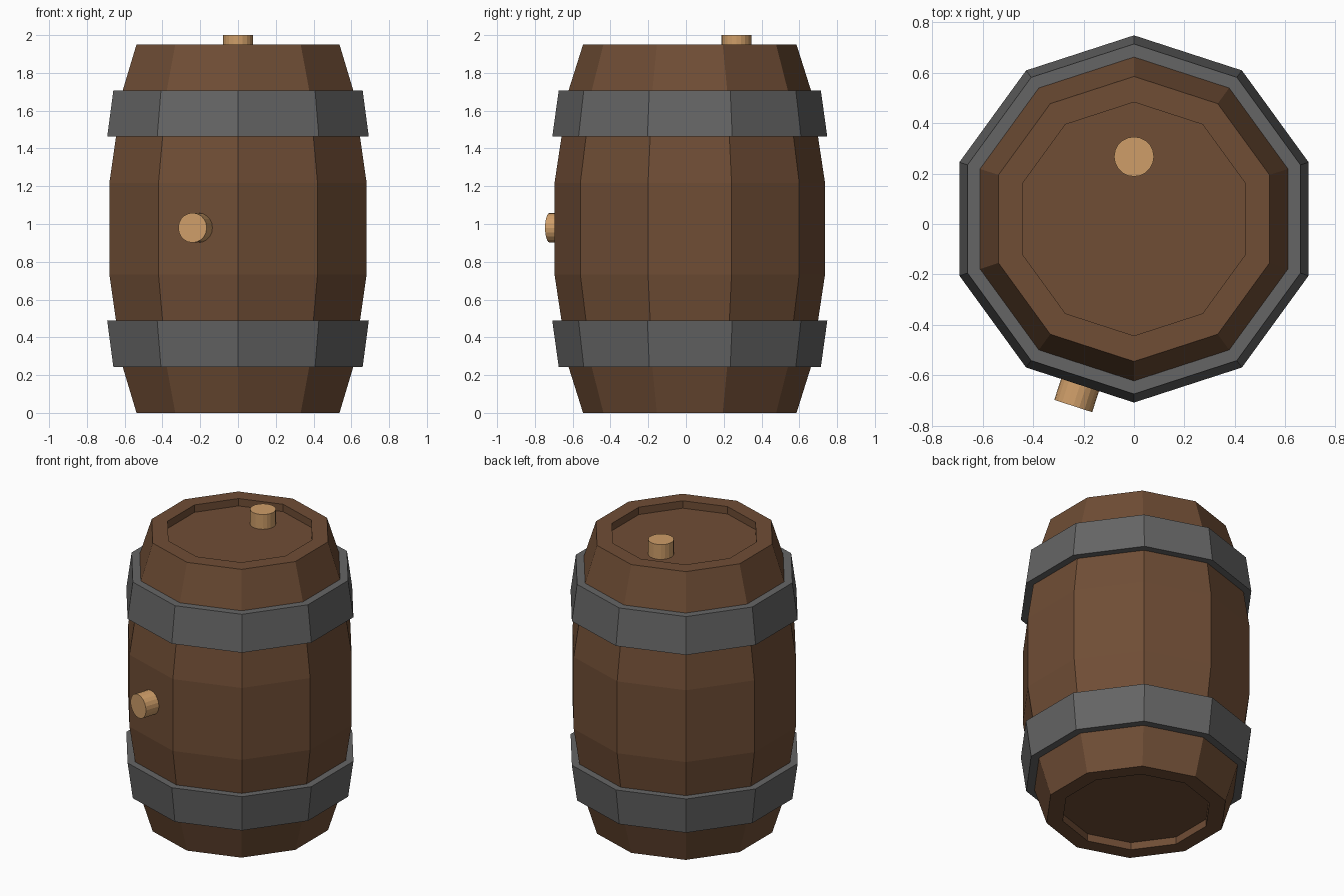
import bpy, bmesh
from math import cos, sin, pi, radians
from mathutils import Vector

if "Cube" in bpy.data.objects:
    bpy.data.objects.remove(bpy.data.objects["Cube"])

SIDES = 10
CENTRE = Vector((0, 0.02, 0))


def material(name, rgb):
    m = bpy.data.materials.new(name)
    m.diffuse_color = (*rgb, 1)
    m.use_nodes = True
    m.node_tree.nodes["Principled BSDF"].inputs["Base Color"].default_value = m.diffuse_color
    return m


wood = material("wood", (0.16, 0.075, 0.036))
iron = material("iron", (0.13, 0.13, 0.13))
cork = material("cork", (0.62, 0.34, 0.14))


def lathe(name, profile, mat, capped=False):
    """Revolve an upward (radius, z) profile into a flat ten-sided shell."""
    bm = bmesh.new()
    rings = []
    for r, z in profile:
        angles = [pi / 2 + 2 * pi * k / SIDES for k in range(SIDES)]
        rings.append([bm.verts.new(CENTRE + Vector((r * cos(a), r * sin(a), z)))
                      for a in angles])
    for low, high in zip(rings, rings[1:]):
        for k in range(SIDES):
            n = (k + 1) % SIDES
            bm.faces.new((low[k], low[n], high[n], high[k]))
    if capped:
        bm.faces.new(rings[0][::-1])
        bm.faces.new(rings[-1])
    mesh = bpy.data.meshes.new(name)
    bm.to_mesh(mesh)
    bm.free()
    mesh.materials.append(mat)
    obj = bpy.data.objects.new(name, mesh)
    bpy.context.collection.objects.link(obj)
    return obj


def plug(name, tip, direction, length):
    """Round stopper whose outer end is centred on tip."""
    d = Vector(direction).normalized()
    bpy.ops.mesh.primitive_cylinder_add(
        vertices=20, radius=0.079, depth=length,
        location=tip - d * length / 2,
        rotation=d.to_track_quat('Z', 'Y').to_euler())
    obj = bpy.context.object
    obj.name = name
    obj.data.materials.append(cork)


# Bulging staves with recessed heads at both ends
H, LID, RECESS = 1.95, 0.463, 0.05
lower = [(LID, RECESS), (LID, 0), (0.565, 0), (0.642, 0.244),
         (0.679, 0.488), (0.716, 0.732)]
upper = [(r, H - z) for r, z in reversed(lower)]
lathe("barrel_body", lower + upper, wood, capped=True)

# Iron hoops, seated on the staves
hoop = [(0.642, 0.244), (0.694, 0.244), (0.728, 0.488), (0.679, 0.488)]
lathe("lower_hoop", hoop, iron)
lathe("upper_hoop", [(r, H - z) for r, z in reversed(hoop)], iron)

# Stoppers: one in the top head, one square to a front-left stave
plug("top_plug", Vector((0, 0.267, 2.0)), (0, 0, 1), 0.1)
side = Vector((cos(radians(-108)), sin(radians(-108)), 0))
plug("side_plug", CENTRE + side * 0.78 + Vector((0, 0, 0.98)), side, 0.11)
